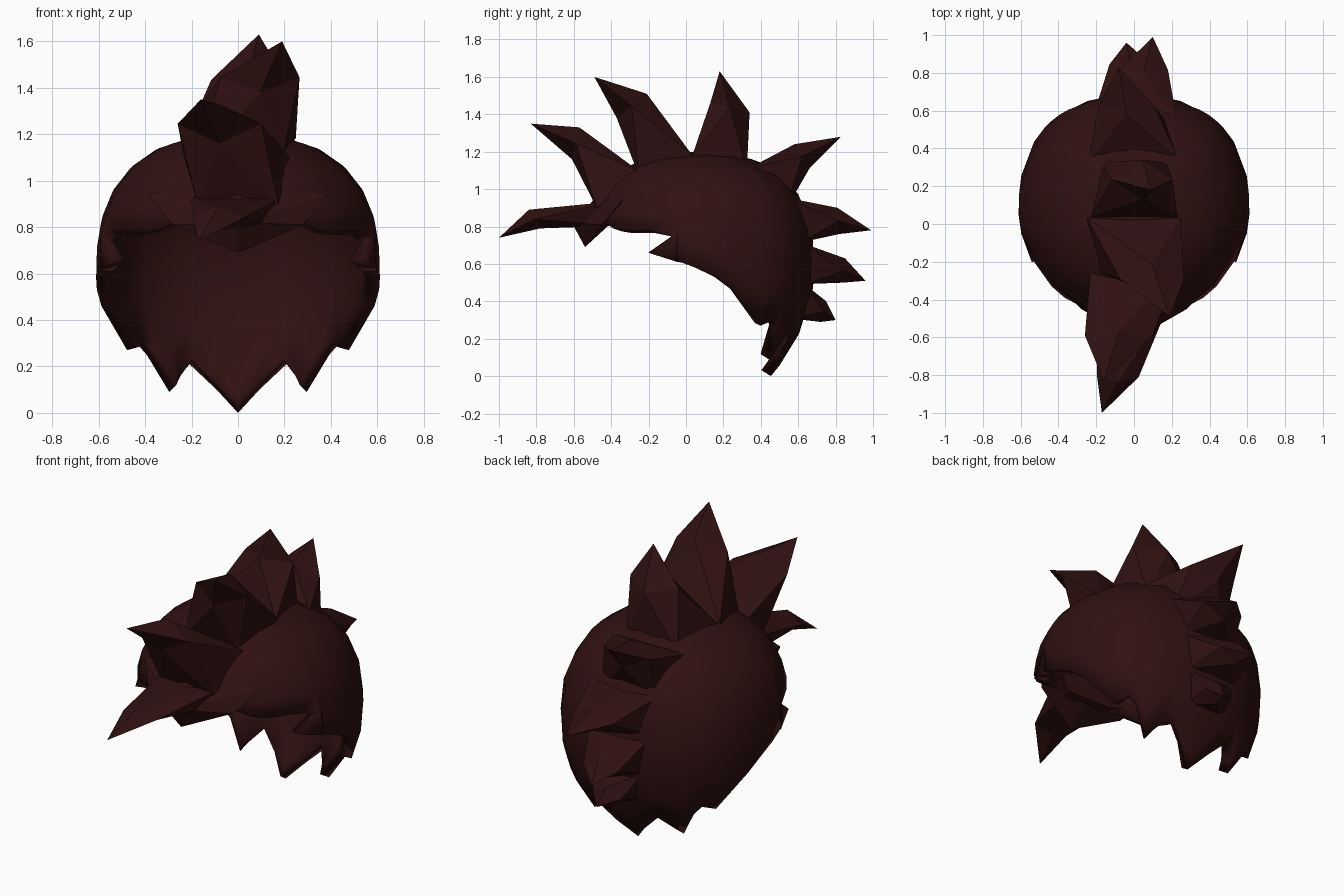
import bpy
import bmesh
from math import sin, cos, asin, radians, pi
from mathutils import Vector

cube = bpy.data.objects.get("Cube")
if cube:
    bpy.data.objects.remove(cube, do_unlink=True)

hair = bpy.data.materials.new("dark red brown")
hair.use_nodes = True
color = (0.03, 0.0055, 0.0055, 1)
hair.diffuse_color = color
hair.node_tree.nodes["Principled BSDF"].inputs["Base Color"].default_value = color


def finish(bm, name):
    """Turn a bmesh into a coloured object."""
    bmesh.ops.remove_doubles(bm, verts=bm.verts, dist=0.0005)
    bmesh.ops.recalc_face_normals(bm, faces=bm.faces)
    mesh = bpy.data.meshes.new(name)
    bm.to_mesh(mesh)
    bm.free()
    mesh.materials.append(hair)
    obj = bpy.data.objects.new(name, mesh)
    bpy.context.collection.objects.link(obj)
    return obj


def scalp(az, z):
    """Point on the scalp surface; az runs from front (-90) to back (90)."""
    h = min(abs(z - 0.6) / 0.6, 1)
    r = 0.63 * (1 - h ** 2.5) ** 0.4 if z > 0.6 else 0.63 - 0.23 * h ** 2.2
    a = radians(az)
    s = sin(a)
    if s > 0:
        r *= 0.97 + 0.04 * s + 0.05 * sin(2 * a) ** 2
    else:
        r *= 0.97 + 0.05 * s
    return Vector((r * cos(a), 0.05 + r * s, z))


# Scalp shell: columns rising from a jagged hem to the crown
hem = [(-90, .83), (-75, .83), (-62, .83), (-50, .79), (-41, .78), (-25, .78),
       (-12, .75), (-10, .62), (0, .58), (10, .53), (19, .46), (36, .27),
       (44, .30), (48, .25), (53, .09), (58, .13), (68, .21), (79, .10), (90, 0)]
ROWS = 7
bm = bmesh.new()
columns = []
for az, low in hem:
    start = asin(max((low - 0.6) / 0.6, -1))
    column = []
    for i in range(ROWS + 1):
        lat = start + (pi / 2 - start) * i / ROWS
        column.append(bm.verts.new(scalp(az, 0.6 + 0.6 * sin(lat))))
    columns.append(column)
for a, b in zip(columns, columns[1:]):
    for i in range(ROWS):
        bm.faces.new((a[i], b[i], b[i + 1], a[i + 1]))
# Sideburn point sweeping forward
bm.faces.new([bm.verts.new(scalp(*p)) for p in ((-12, .75), (-25, .66), (-9, .61), (-9, .75))])
shell = finish(bm, "scalp_shell")
mirror = shell.modifiers.new("mirror", 'MIRROR')
mirror.merge_threshold = 0.002
solid = shell.modifiers.new("thickness", 'SOLIDIFY')
solid.thickness = 0.06
solid.offset = -1
bpy.context.view_layer.objects.active = shell
shell.select_set(True)
bpy.ops.object.shade_smooth_by_angle(angle=radians(35))
shell.select_set(False)


def spike(name, top, ridge, tip, keel, bottom, tip_x, width, mid_width):
    """Faceted lock: square root, diamond middle and a bent point, profile in (y, z)."""
    bm = bmesh.new()
    core = Vector((0, 0.05, 0.65))

    def at(x, p):
        return bm.verts.new((x, p[0], p[1]))

    root = [at(-width, top), at(width, top), at(width * 0.75, bottom), at(-width * 0.75, bottom)]
    for v in root:
        v.co += (core - v.co).normalized() * 0.05
    cx = tip_x * 0.5
    centre = [(ridge[k] + keel[k]) / 2 for k in (0, 1)]
    ring = [at(cx, ridge), at(cx + mid_width, centre), at(cx, keel), at(cx - mid_width, centre)]
    point = at(tip_x, tip)
    for i in range(4):
        j = (i + 1) % 4
        bm.faces.new((root[i], root[j], ring[i]))
        bm.faces.new((ring[i], root[j], ring[j]))
        bm.faces.new((ring[i], ring[j], point))
    bm.faces.new(root)
    finish(bm, name)


# Crest of spikes from the forehead over the crown to the nape
spike("forehead_spike", (-.42, .96), (-.84, .89), (-1, .74), (-.78, .79), (-.42, .82), -.17, .22, .11)
spike("front_spike", (-.27, 1.13), (-.57, 1.33), (-.83, 1.35), (-.61, 1.16), (-.52, .92), -.16, .25, .18)
spike("front_crown_spike", (.03, 1.23), (-.21, 1.51), (-.49, 1.6), (-.37, 1.38), (-.28, 1.11), .19, .27, .17)
spike("crown_spike", (.03, 1.22), (.13, 1.46), (.18, 1.63), (.34, 1.41), (.35, 1.14), .09, .25, .16)
spike("back_crown_spike", (.36, 1.15), (.58, 1.24), (.83, 1.28), (.66, 1.11), (.58, .92), -.08, .26, .15)
spike("upper_back_spike", (.57, .98), (.81, .9), (.99, .78), (.82, .76), (.66, .72), .1, .25, .13)
spike("lower_back_spike", (.66, .72), (.85, .63), (.96, .51), (.84, .5), (.69, .48), -.04, .22, .11)
spike("nape_spike", (.68, .48), (.75, .4), (.8, .3), (.72, .29), (.61, .28), .03, .18, .09)

# Swept fringe: two wings meeting in a point between the brows
bm = bmesh.new()
crown, peak, inner, chin = [bm.verts.new((0, y, z)) for y, z in
                            ((-.44, 1.0), (-.61, .82), (-.42, .8), (-.54, .69))]
for s in (1, -1):
    outer = bm.verts.new((s * .39, -.34, .94))
    lower = bm.verts.new((s * .28, -.45, .81))
    back = bm.verts.new((s * .24, -.38, .84))
    for face in ((crown, outer, peak), (outer, lower, peak), (peak, lower, chin),
                 (lower, back, inner, chin), (outer, back, lower), (crown, inner, back, outer)):
        bm.faces.new(face)
finish(bm, "fringe")
